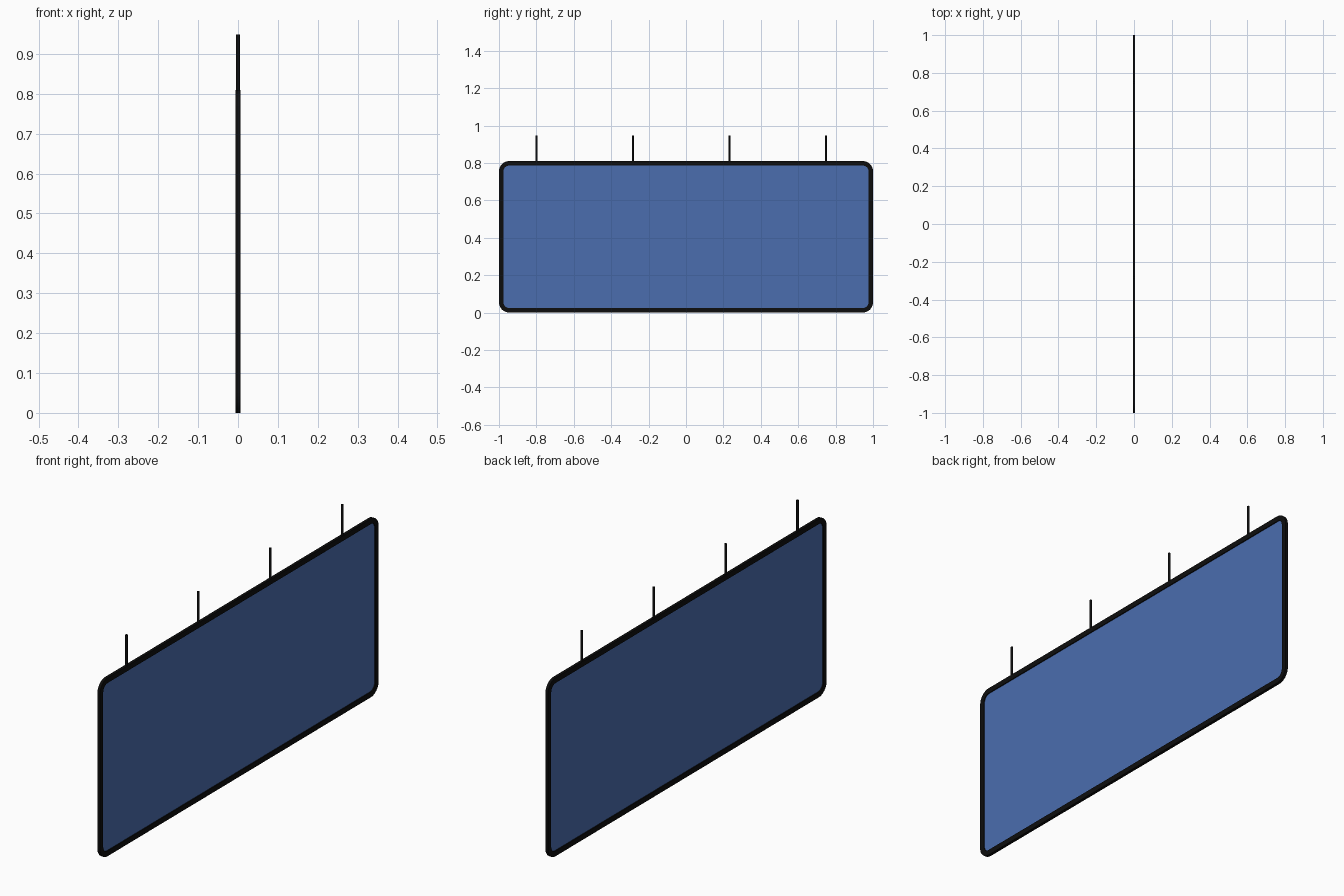
import bpy, bmesh, math

if "Cube" in bpy.data.objects:
    bpy.data.objects.remove(bpy.data.objects["Cube"])

def material(name, rgb):
    m = bpy.data.materials.new(name)
    m.diffuse_color = (*rgb, 1)
    m.use_nodes = True
    m.node_tree.nodes["Principled BSDF"].inputs["Base Color"].default_value = m.diffuse_color
    return m

black = material("black_metal", (0.004, 0.004, 0.004))
blue = material("blue_panel", (0.07, 0.155, 0.43))

W, H, R = 2.0, 0.81, 0.055      # outer width, height and corner radius
BAR, DEPTH = 0.024, 0.013       # frame bar width and thickness

def outline(inset, steps=8):
    """Rounded rectangle in the y-z plane, shrunk by inset."""
    pts = []
    r = R - inset
    for cy, cz, a0 in ((1, 1, 0), (-1, 1, 90), (-1, -1, 180), (1, -1, 270)):
        for i in range(steps + 1):
            a = math.radians(a0 + 90 * i / steps)
            pts.append((cy * (W / 2 - R) + r * math.cos(a),
                        H / 2 + cz * (H / 2 - R) + r * math.sin(a)))
    return pts

def finish(name, bm, mat):
    bmesh.ops.recalc_face_normals(bm, faces=bm.faces)
    me = bpy.data.meshes.new(name)
    bm.to_mesh(me)
    bm.free()
    me.materials.append(mat)
    ob = bpy.data.objects.new(name, me)
    bpy.context.collection.objects.link(ob)
    return ob

# Frame: rectangular bar swept round the rounded outline
bm = bmesh.new()
rings = [[bm.verts.new((x, y, z)) for y, z in outline(inset)]
         for x, inset in ((-DEPTH / 2, 0), (DEPTH / 2, 0), (DEPTH / 2, BAR), (-DEPTH / 2, BAR))]
n = len(rings[0])
for k in range(4):
    a, b = rings[k], rings[(k + 1) % 4]
    for i in range(n):
        j = (i + 1) % n
        bm.faces.new((a[i], a[j], b[j], b[i]))
frame = finish("frame", bm, black)

# Panel: thin sheet filling the frame
bm = bmesh.new()
face = bm.faces.new([bm.verts.new((-0.002, y, z)) for y, z in outline(BAR * 0.6)])
ext = bmesh.ops.extrude_face_region(bm, geom=[face])
bmesh.ops.translate(bm, vec=(0.004, 0, 0),
                    verts=[v for v in ext["geom"] if isinstance(v, bmesh.types.BMVert)])
panel = finish("panel", bm, blue)

# Hanging rods along the top edge
rods = []
for i in range(4):
    bpy.ops.mesh.primitive_cylinder_add(vertices=16, radius=0.0055, depth=0.15,
                                        location=(0, -0.80 + 0.516 * i, 0.873))
    rod = bpy.context.object
    rod.name = f"hanging_rod_{i + 1}"
    rod.data.materials.append(black)
    rods.append(rod)

bpy.ops.object.select_all(action='DESELECT')
for ob in [frame] + rods:
    ob.select_set(True)
bpy.context.view_layer.objects.active = frame
bpy.ops.object.shade_smooth_by_angle(angle=math.radians(35))
